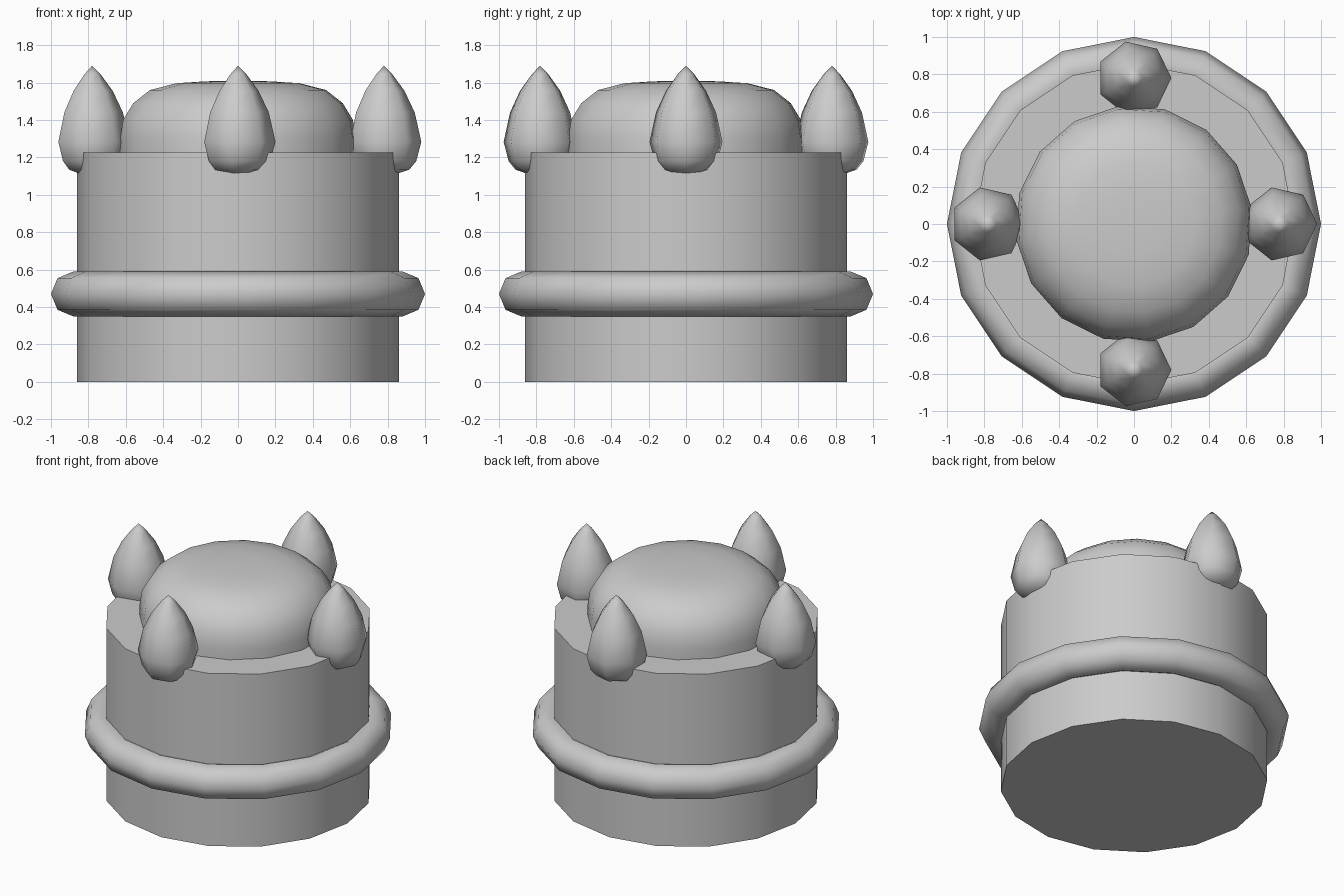
import bpy, bmesh, math

if "Cube" in bpy.data.objects:
    bpy.data.objects.remove(bpy.data.objects["Cube"])

grey = bpy.data.materials.new("plain grey")
grey.diffuse_color = (0.6, 0.6, 0.6, 1)
grey.use_nodes = True
grey.node_tree.nodes["Principled BSDF"].inputs["Base Color"].default_value = grey.diffuse_color


def lathe(name, profile, sides, loc=(0, 0, 0), turn=0.0, closed=False):
    """Revolve (radius, z) points about z; radius 0 makes a pole."""
    bm = bmesh.new()
    rings = []
    for r, z in profile:
        if r == 0:
            rings.append([bm.verts.new((0, 0, z))] * sides)
        else:
            rings.append([bm.verts.new((r * math.cos(a), r * math.sin(a), z))
                          for a in (turn + math.tau * i / sides for i in range(sides))])
    pairs = list(zip(rings, rings[1:]))
    if closed:
        pairs.append((rings[-1], rings[0]))
    for low, high in pairs:
        for i in range(sides):
            j = (i + 1) % sides
            corners = list(dict.fromkeys((low[i], low[j], high[j], high[i])))
            bm.faces.new(corners)
    # flat end caps where the profile does not reach the axis
    if not closed:
        for ring in (rings[0], rings[-1]):
            if ring[0] is not ring[1]:
                bm.faces.new(ring)
    bmesh.ops.recalc_face_normals(bm, faces=bm.faces[:])
    me = bpy.data.meshes.new(name)
    bm.to_mesh(me)
    bm.free()
    for p in me.polygons:
        p.use_smooth = True
    me.set_sharp_from_angle(angle=math.radians(60))
    me.materials.append(grey)
    ob = bpy.data.objects.new(name, me)
    ob.location = loc
    bpy.context.collection.objects.link(ob)
    return ob


# Drum body
lathe("drum_body", [(0.86, 0), (0.86, 1.225)], 16)

# Octagonal-section ring around the body
section = [(0.88 + 0.12 * math.cos(k * math.pi / 4),
            0.47 + 0.12 * math.sin(k * math.pi / 4)) for k in range(8)]
lathe("body_ring", section, 16, closed=True)

# Rounded dome on top
dome = [(0.635, 1.2), (0.635, 1.3), (0.62, 1.40), (0.565, 1.49), (0.475, 1.56),
        (0.33, 1.597), (0.17, 1.607), (0, 1.61)]
lathe("dome", dome, 16, turn=math.radians(7.5))

# Four pointed seven-sided studs on the rim
stud = [(0, 1.107), (0.06, 1.109), (0.135, 1.134), (0.173, 1.18), (0.2, 1.283),
        (0.165, 1.44), (0.11, 1.556), (0.045, 1.645), (0, 1.69)]
for side, (x, y) in {"front": (0, -1), "right": (1, 0), "back": (0, 1), "left": (-1, 0)}.items():
    lathe("stud_" + side, stud, 7, loc=(0.78 * x, 0.78 * y, 0))
